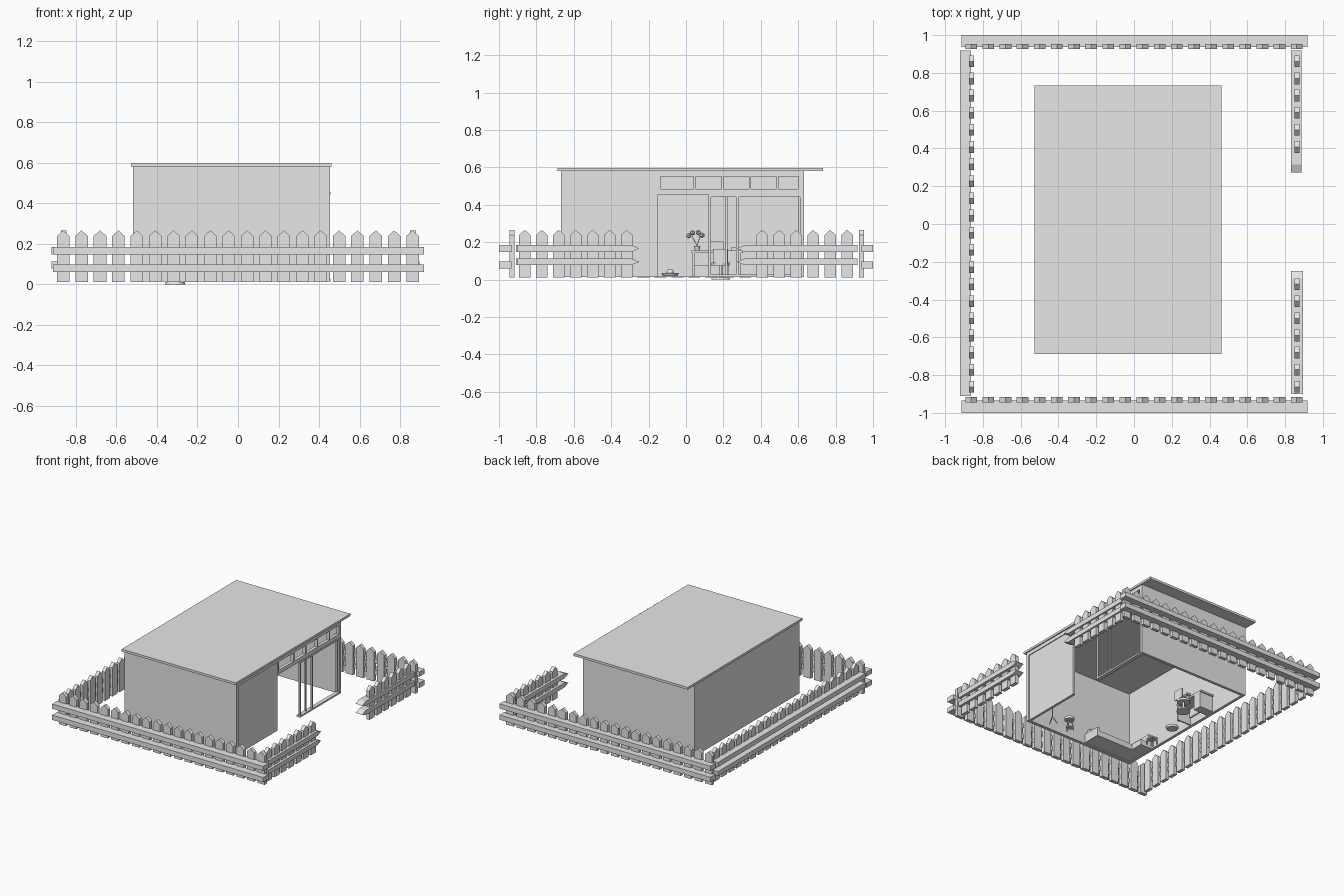
import bpy, bmesh, math
from mathutils import Vector

grey = bpy.data.materials.new("plain_grey")
grey.diffuse_color = (0.8, 0.8, 0.8, 1)


def finish(name, bm, smooth=False):
    bmesh.ops.recalc_face_normals(bm, faces=bm.faces)
    me = bpy.data.meshes.new(name)
    bm.to_mesh(me)
    bm.free()
    me.materials.append(grey)
    for p in me.polygons:
        p.use_smooth = smooth
    ob = bpy.data.objects.new(name, me)
    bpy.context.collection.objects.link(ob)
    if smooth:
        bpy.ops.object.select_all(action='DESELECT')
        ob.select_set(True)
        bpy.context.view_layer.objects.active = ob
        bpy.ops.object.shade_smooth_by_angle(angle=math.radians(40))
    return ob


def prism(bm, pts, axis, a, b):
    """Extrude an upright outline (u, z) from a to b along x or y."""
    def place(u, z, t):
        return (t, u, z) if axis == 'x' else (u, t, z)
    lo = [bm.verts.new(place(u, z, a)) for u, z in pts]
    hi = [bm.verts.new(place(u, z, b)) for u, z in pts]
    bm.faces.new(lo)
    bm.faces.new(hi[::-1])
    n = len(pts)
    for i in range(n):
        j = (i + 1) % n
        bm.faces.new((lo[i], hi[i], hi[j], lo[j]))


def block(bm, x0, x1, y0, y1, z0, z1):
    prism(bm, [(y0, z0), (y1, z0), (y1, z1), (y0, z1)], 'x', x0, x1)


def boxes(name, *items):
    bm = bmesh.new()
    for it in items:
        block(bm, *it)
    return finish(name, bm)


def rod(bm, p, q, r0, r1=None, sides=16):
    p, q = Vector(p), Vector(q)
    d = q - p
    m = d.to_track_quat('Z', 'Y').to_matrix().to_4x4()
    m.translation = (p + q) / 2
    bmesh.ops.create_cone(bm, cap_ends=True, segments=sides, radius1=r0,
                          radius2=r0 if r1 is None else r1, depth=d.length, matrix=m)


def rods(name, *items):
    bm = bmesh.new()
    for it in items:
        rod(bm, *it)
    return finish(name, bm, True)


# Fence pickets with pointed tops
def pickets(name, axis, centres, a, b):
    bm = bmesh.new()
    w = 0.031
    for c in centres:
        prism(bm, [(c - w, 0.012), (c + w, 0.012), (c + w, 0.238), (c, 0.266), (c - w, 0.238)], axis, a, b)
    finish(name, bm)


row = [-0.862 + 0.0907 * i for i in range(20)]
pickets("front_pickets", 'y', row, -0.945, -0.916)
pickets("back_pickets", 'y', row, 0.926, 0.953)
pickets("left_pickets", 'x', row, -0.873, -0.846)
pickets("right_front_pickets", 'x', row[:7], 0.849, 0.877)
pickets("right_back_pickets", 'x', row[-6:], 0.849, 0.877)

# Fence rails
HIGH, LOW, SIDE_LOW = (0.148, 0.185), (0.06, 0.098), (0.077, 0.113)
boxes("front_rails", *[(-0.912, 0.918, -1.0, -0.934, *z) for z in (HIGH, LOW)])
boxes("back_rails", *[(-0.912, 0.918, 0.938, 1.0, *z) for z in (HIGH, LOW)])
boxes("left_rails", *[(-0.92, -0.862, -0.91, 0.918, *z) for z in (HIGH, SIDE_LOW)])
for name, far, tip, x1 in (("right_front_rails", -0.9, -0.25, 0.896),
                           ("right_back_rails", 0.918, 0.272, 0.888)):
    bm = bmesh.new()
    k = tip + (0.042 if far > 0 else -0.042)
    for z0, z1 in (HIGH, SIDE_LOW):
        prism(bm, [(far, z0), (k, z0), (tip, (z0 + z1) / 2), (k, z1), (far, z1)], 'x', 0.83, x1)
    finish(name, bm)

# House shell, open underneath
boxes("roof", (-0.528, 0.462, -0.687, 0.733, 0.58, 0.598))
boxes("front_wall", (-0.518, 0.453, -0.668, -0.643, 0.015, 0.58))
boxes("back_wall", (-0.518, 0.453, 0.61, 0.632, 0.015, 0.58))
boxes("left_wall", (-0.518, -0.495, -0.643, 0.61, 0.015, 0.58))
boxes("entrance_panel", (0.428, 0.447, -0.643, -0.15, 0.015, 0.562))

# Row of high windows over the entrance
bars = [(-0.15, -0.136), (0.041, 0.052), (0.19, 0.2), (0.338, 0.347), (0.484, 0.495), (0.602, 0.612)]
boxes("window_frame",
      (0.428, 0.453, -0.643, 0.612, 0.552, 0.58),
      (0.428, 0.453, -0.15, 0.612, 0.455, 0.485),
      *[(0.428, 0.453, a, b, 0.485, 0.552) for a, b in bars])

# Sliding door frames
boxes("door_frame",
      (0.425, 0.455, 0.12, 0.612, 0.442, 0.455),
      (0.425, 0.455, 0.12, 0.612, 0.015, 0.028),
      (0.442, 0.453, 0.12, 0.134, 0.028, 0.442),
      (0.442, 0.453, 0.268, 0.28, 0.028, 0.442),
      (0.428, 0.44, 0.21, 0.221, 0.028, 0.442),
      (0.428, 0.44, 0.598, 0.61, 0.028, 0.442))

# Desk and the things on it
boxes("desk",
      (-0.494, -0.375, 0.03, 0.305, 0.142, 0.156),
      (-0.494, -0.375, 0.035, 0.045, 0.02, 0.142),
      (-0.494, -0.375, 0.225, 0.295, 0.02, 0.142),
      (-0.494, -0.484, 0.045, 0.225, 0.075, 0.142))
boxes("desk_items",
      (-0.47, -0.44, 0.24, 0.28, 0.156, 0.172),
      (-0.46, -0.452, 0.12, 0.2, 0.156, 0.205))
rods("plant_pot", ((-0.45, 0.06, 0.156), (-0.45, 0.06, 0.18), 0.012, 0.017),
     ((-0.45, 0.06, 0.18), (-0.45, 0.03, 0.235), 0.002),
     ((-0.45, 0.06, 0.18), (-0.45, 0.075, 0.235), 0.002))
bm = bmesh.new()
for y, z in ((0.015, 0.235), (0.035, 0.25), (0.065, 0.252), (0.085, 0.237)):
    s = bmesh.ops.create_icosphere(bm, subdivisions=1, radius=0.015)
    bmesh.ops.translate(bm, verts=s['verts'], vec=(-0.45, y, z))
finish("plant_leaves", bm)

# Desk chair
rods("desk_chair", ((-0.31, 0.185, 0), (-0.31, 0.185, 0.012), 0.05, 0.046, 24),
     ((-0.31, 0.185, 0.012), (-0.31, 0.185, 0.075), 0.009),
     ((-0.31, 0.185, 0.075), (-0.31, 0.185, 0.092), 0.048, 0.048, 24))
boxes("desk_chair_back", (-0.272, -0.262, 0.145, 0.225, 0.09, 0.165))

# Sofa, side table, round bowl and wall picture
boxes("sofa",
      (-0.47, -0.1, -0.64, -0.5, 0.02, 0.065),
      (-0.47, -0.1, -0.64, -0.605, 0.065, 0.13),
      (-0.49, -0.4, -0.5, -0.4, 0.02, 0.065),
      (-0.494, -0.47, -0.64, -0.4, 0.02, 0.13),
      (-0.1, -0.075, -0.64, -0.5, 0.02, 0.09))
boxes("side_table", (-0.49, -0.43, -0.375, -0.315, 0.06, 0.07),
      *[(x, x + 0.008, y, y + 0.008, 0.02, 0.06) for x in (-0.488, -0.44) for y in (-0.373, -0.325)])
rods("round_bowl", ((-0.43, -0.085, 0.02), (-0.43, -0.085, 0.036), 0.04, 0.048, 24),
     ((-0.43, -0.085, 0.036), (-0.43, -0.085, 0.055), 0.022, 0.012))
boxes("wall_picture", (-0.496, -0.488, -0.094, -0.02, 0.108, 0.195))

# Stool and tripod stand behind the entrance panel
legs = [(math.cos(a), math.sin(a)) for a in (0.5, 2.6, 4.7)]
rods("stool", ((0.13, -0.57, 0.1), (0.13, -0.57, 0.118), 0.036, 0.036, 20),
     ((0.13, -0.57, 0.035), (0.13, -0.57, 0.042), 0.024),
     *[((0.13 + 0.03 * c, -0.57 + 0.03 * s, 0.02), (0.13 + 0.018 * c, -0.57 + 0.018 * s, 0.1), 0.005)
       for c, s in legs])
rods("tripod_stand", ((0.29, -0.57, 0.06), (0.29, -0.57, 0.15), 0.004),
     *[((0.29 + 0.035 * c, -0.57 + 0.035 * s, 0.02), (0.29, -0.57, 0.07), 0.004) for c, s in legs])
